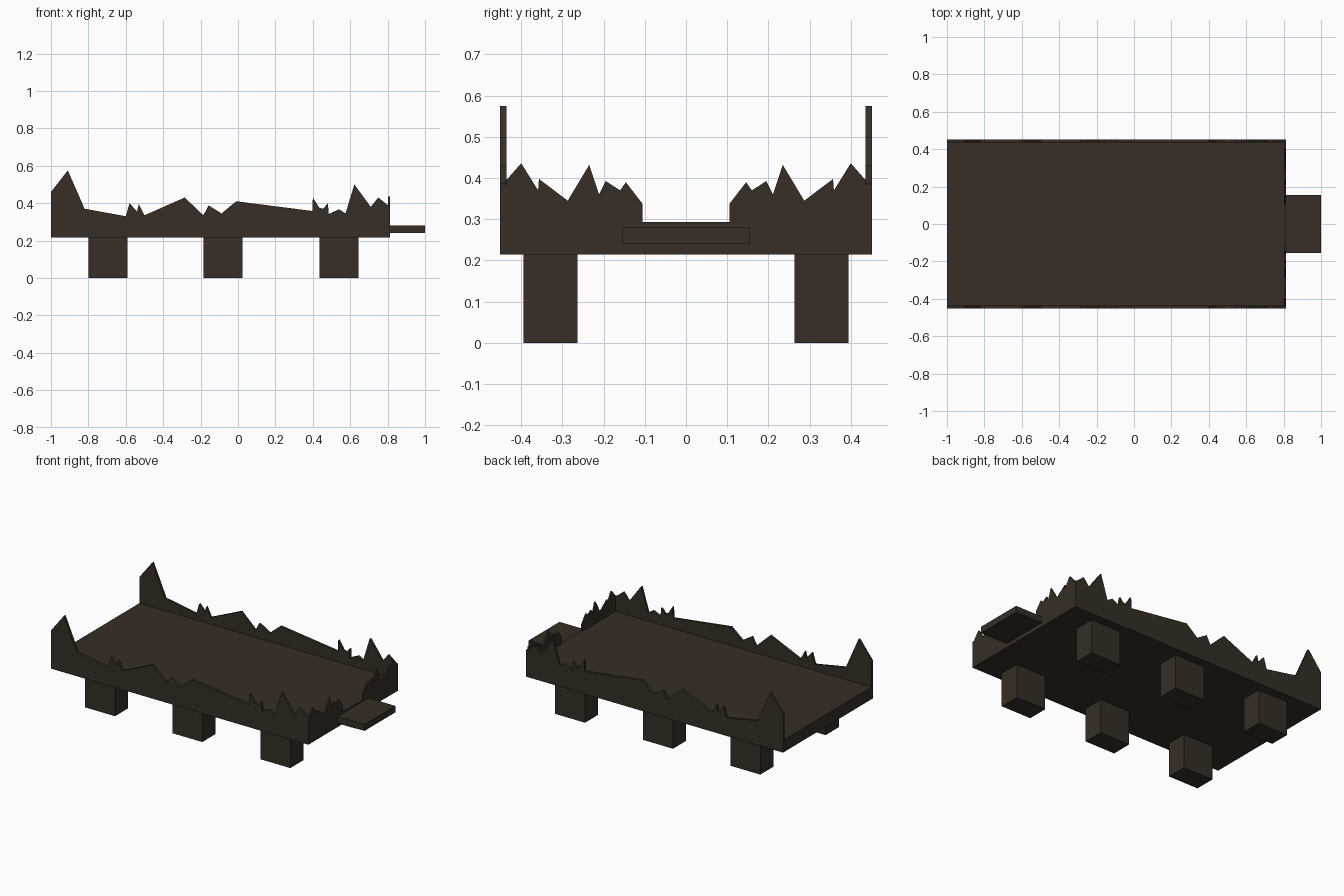
import bpy, bmesh
from mathutils import Vector

if "Cube" in bpy.data.objects:
    bpy.data.objects.remove(bpy.data.objects["Cube"])

# single dark timber colour
wood = bpy.data.materials.new("dark brown wood")
wood.diffuse_color = (0.038, 0.027, 0.018, 1)
wood.use_nodes = True
wood.node_tree.nodes["Principled BSDF"].inputs["Base Color"].default_value = wood.diffuse_color

BASE, FLOOR = 0.215, 0.293      # underside and top of the deck
BACK, FRONT = -1.0, 0.812       # deck ends along x
HALF, WALL = 0.452, 0.016       # half width and wall thickness


def finish(name, bm):
    bmesh.ops.recalc_face_normals(bm, faces=bm.faces)
    mesh = bpy.data.meshes.new(name)
    bm.to_mesh(mesh)
    bm.free()
    mesh.materials.append(wood)
    ob = bpy.data.objects.new(name, mesh)
    bpy.context.collection.objects.link(ob)
    return ob


def box(name, lo, hi):
    bm = bmesh.new()
    bmesh.ops.create_cube(bm, size=1)
    lo, hi = Vector(lo), Vector(hi)
    for v in bm.verts:
        v.co = (lo + hi) / 2 + v.co * (hi - lo)
    return finish(name, bm)


def panel(name, points, offset):
    """Extrude a flat 3D outline by an offset vector."""
    bm = bmesh.new()
    face = bm.faces.new([bm.verts.new(p) for p in points])
    ext = bmesh.ops.extrude_face_region(bm, geom=[face], use_keep_orig=True)
    verts = [g for g in ext["geom"] if isinstance(g, bmesh.types.BMVert)]
    bmesh.ops.translate(bm, verts=verts, vec=offset)
    return finish(name, bm)


# deck
box("deck", (BACK, -HALF + WALL, BASE), (FRONT - 0.01, HALF - WALL, FLOOR))

# jagged broken side walls (x, z)
side = [(BACK, .46), (-.91, .575), (-.82, .37), (-.60, .33), (-.58, .40),
        (-.54, .355), (-.53, .395), (-.50, .335), (-.285, .43), (-.185, .335),
        (-.157, .388), (-.088, .345), (-.01, .41), (.398, .358), (.40, .43),
        (.435, .375), (.455, .37), (.481, .40), (.485, .342), (.54, .367),
        (.575, .345), (.622, .50), (.71, .38), (.75, .43), (.80, .39),
        (FRONT, .385), (FRONT, BASE), (BACK, BASE)]
for s, label in ((-1, "front"), (1, "back")):
    panel(label + "_side_wall", [(x, s * HALF, z) for x, z in side], (0, -s * WALL, 0))

# end wall, jagged on both sides of a central doorway (y, z)
half_end = [(.105, .337), (.146, .39), (.16, .37), (.195, .393), (.211, .36),
            (.235, .432), (.287, .345), (.357, .398), (.359, .37), (.40, .436),
            (HALF - WALL, .395)]
for s, label in ((-1, "left"), (1, "right")):
    outline = half_end + [(HALF - WALL, BASE), (.105, BASE)]
    panel(label + "_end_wall", [(FRONT, s * y, z) for y, z in outline], (-.01, 0, 0))
box("door_sill", (FRONT - .01, -.105, BASE), (FRONT, .105, FLOOR))

# entry step
box("entry_step", (FRONT, -.155, .24), (1.0, .155, .281))

# six square posts
for i, x in enumerate((-.695, -.08, .54)):
    for s, label in ((-1, "front"), (1, "back")):
        y = s * .329
        box(f"{label}_post_{i + 1}", (x - .105, y - .066, 0), (x + .105, y + .066, BASE))
